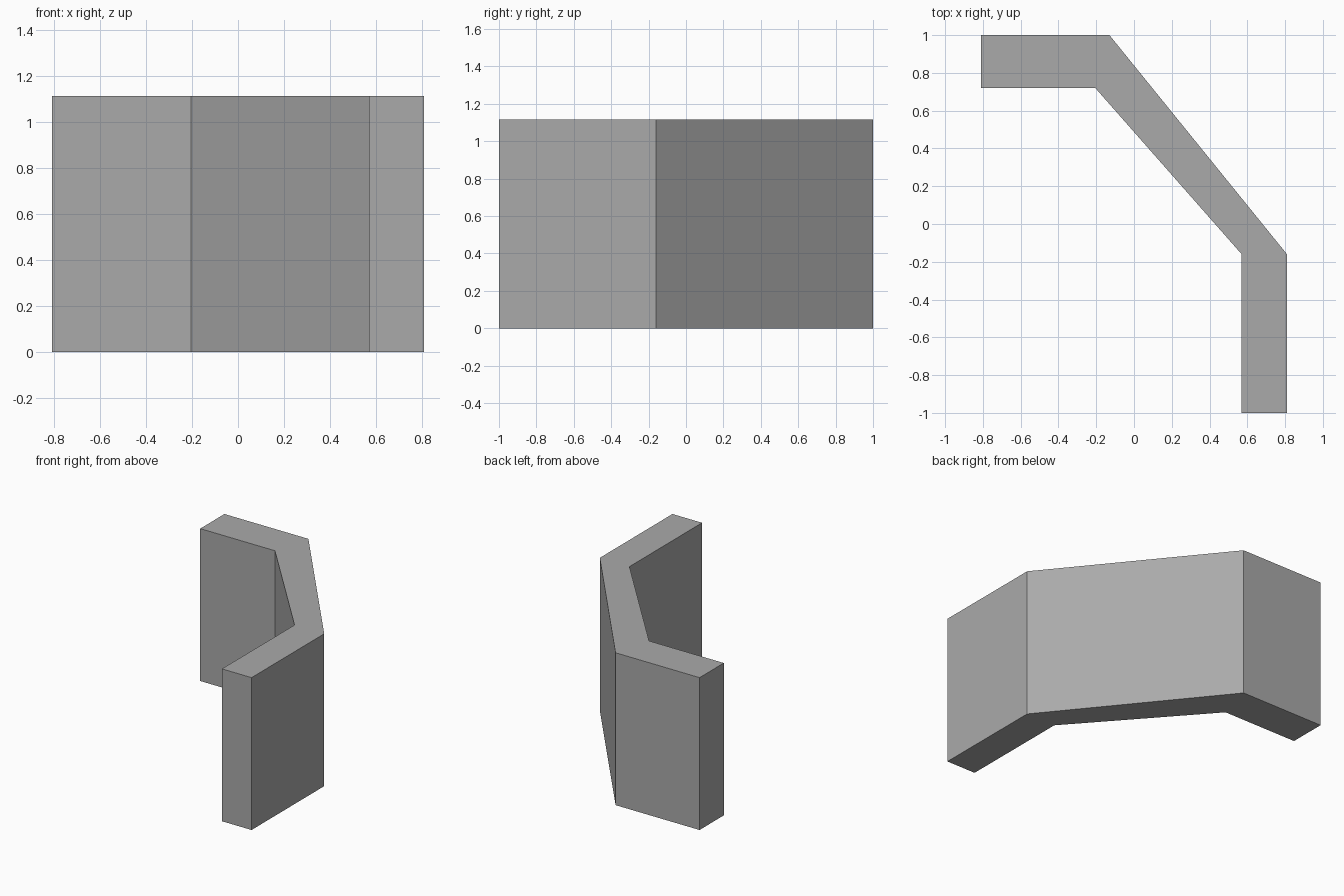
import bpy
import bmesh

HEIGHT = 1.115

cube = bpy.data.objects.get("Cube")
if cube:
    bpy.data.objects.remove(cube, do_unlink=True)

# Single flat grey
grey = bpy.data.materials.new("plain_grey")
grey.use_nodes = True
color = (0.4, 0.4, 0.4, 1)
grey.diffuse_color = color
grey.node_tree.nodes["Principled BSDF"].inputs["Base Color"].default_value = color

# Plan of the angled wall: outer edge, then inner edge back to the start
outer = [(-0.81, 1.0), (-0.13, 1.0), (0.81, -0.16), (0.81, -1.0)]
inner = [(0.57, -1.0), (0.57, -0.16), (-0.205, 0.72), (-0.81, 0.72)]

# Extrude the plan upward into a solid wall
bm = bmesh.new()
plan = bm.faces.new([bm.verts.new((x, y, 0)) for x, y in outer + inner])
result = bmesh.ops.extrude_face_region(bm, geom=[plan], use_keep_orig=True)
top = [v for v in result["geom"] if isinstance(v, bmesh.types.BMVert)]
bmesh.ops.translate(bm, verts=top, vec=(0, 0, HEIGHT))
bmesh.ops.recalc_face_normals(bm, faces=bm.faces)

mesh = bpy.data.meshes.new("angled_wall")
bm.to_mesh(mesh)
bm.free()
mesh.materials.append(grey)
wall = bpy.data.objects.new("angled_wall", mesh)
bpy.context.collection.objects.link(wall)
